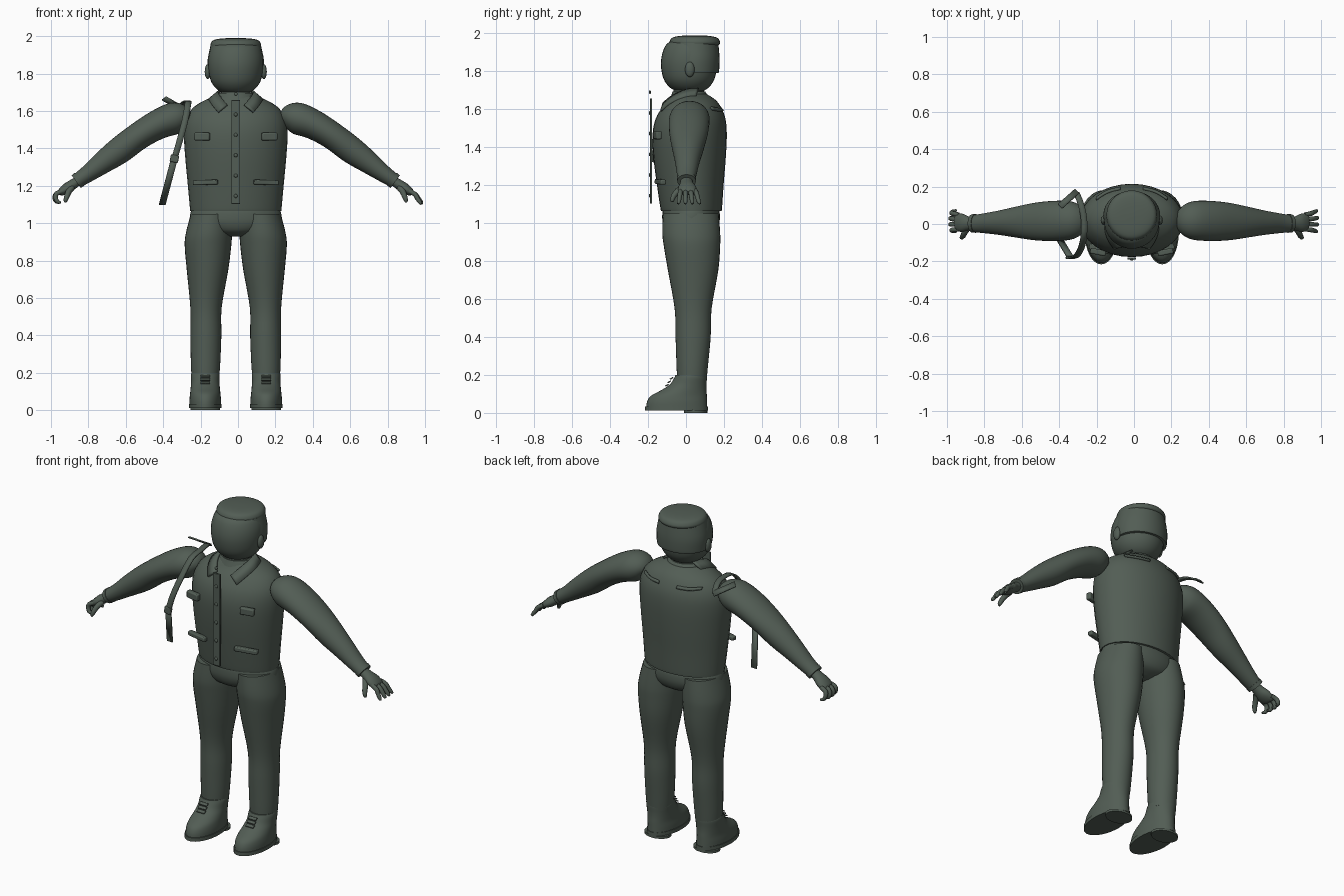
import bpy, bmesh, math
from mathutils import Vector

C = -0.012  # body centre line
mat = bpy.data.materials.new("dark green")
mat.diffuse_color = (0.085, 0.11, 0.09, 1)


def finish(name, bm, angle=40):
    bmesh.ops.recalc_face_normals(bm, faces=bm.faces[:])
    me = bpy.data.meshes.new(name)
    bm.to_mesh(me)
    bm.free()
    me.materials.append(mat)
    ob = bpy.data.objects.new(name, me)
    bpy.context.collection.objects.link(ob)
    bpy.ops.object.select_all(action='DESELECT')
    bpy.context.view_layer.objects.active = ob
    ob.select_set(True)
    bpy.ops.object.shade_smooth_by_angle(angle=math.radians(angle))
    return ob


def spline(rows, steps):
    """Smooth interpolation through rows of numbers."""
    out, n = [], len(rows)
    for i in range(n - 1):
        p = [rows[max(0, min(n - 1, i + k))] for k in (-1, 0, 1, 2)]
        for s in range(steps):
            t = s / steps
            out.append([b + 0.5 * t * (c - a + t * (2*a - 5*b + 4*c - d + t * (3*(b - c) + d - a)))
                        for a, b, c, d in zip(*p)])
    return out + [list(rows[-1])]


def loft(name, rings, flat=False, seg=32, steps=4):
    """Skin over elliptical rings (x, y, z, radius across, radius in y)."""
    rings = spline(rings, steps)
    bm, loops = bmesh.new(), []
    for i, (x, y, z, ra, rb) in enumerate(rings):
        t = Vector(rings[min(i + 1, len(rings) - 1)][:3]) - Vector(rings[max(i - 1, 0)][:3])
        u = Vector((1, 0, 0)) if flat else Vector((0, 1, 0)).cross(t).normalized()
        w = Vector((0, 1, 0)) if flat else t.cross(u).normalized()
        loops.append([bm.verts.new(Vector((x, y, z)) + u * ra * math.cos(a) + w * rb * math.sin(a))
                      for a in (math.tau * k / seg for k in range(seg))])
    for a, b in zip(loops, loops[1:]):
        for k in range(seg):
            bm.faces.new((a[k], a[(k + 1) % seg], b[(k + 1) % seg], b[k]))
    bm.faces.new(loops[0])
    bm.faces.new(loops[-1])
    return finish(name, bm)


def column(name, rows, cx=C, steps=4):
    """Upright loft from rows of (z, half width, front y, back y)."""
    return loft(name, [(cx, (f + b) / 2, z, w, (b - f) / 2) for z, w, f, b in rows], True, steps=steps)


def box(name, loc, size, rot=(0, 0, 0), bevel=0.004):
    bm = bmesh.new()
    bmesh.ops.create_cube(bm, size=1)
    bmesh.ops.scale(bm, vec=size, verts=bm.verts)
    ob = finish(name, bm)
    ob.location, ob.rotation_euler = loc, rot
    m = ob.modifiers.new("bevel", 'BEVEL')
    m.width, m.segments = bevel, 2
    return ob


def ball(name, loc, size):
    bm = bmesh.new()
    bmesh.ops.create_uvsphere(bm, u_segments=16, v_segments=10, radius=1)
    bmesh.ops.scale(bm, vec=size, verts=bm.verts)
    ob = finish(name, bm)
    ob.location = loc
    return ob


def ribbon(name, pts, side, thick=0.008, steps=4):
    """Flat strap following points, with a constant width vector."""
    bm, side = bmesh.new(), Vector(side)
    rows = [(bm.verts.new(Vector(p) - side), bm.verts.new(Vector(p) + side)) for p in spline(pts, steps)]
    for a, b in zip(rows, rows[1:]):
        bm.faces.new((a[0], a[1], b[1], b[0]))
    ob = finish(name, bm)
    m = ob.modifiers.new("thickness", 'SOLIDIFY')
    m.thickness, m.offset = thick, 0
    return ob


# Jacket body and its hem
column("jacket", [(1.065, .243, -.13, .187), (1.08, .245, -.135, .19), (1.2, .256, -.153, .198),
                  (1.35, .27, -.172, .21), (1.47, .277, -.176, .215), (1.55, .268, -.16, .208),
                  (1.61, .235, -.125, .185), (1.65, .18, -.09, .155), (1.68, .11, -.07, .11)])
# Pelvis, tucked under the jacket
column("hips", [(.93, .05, -.05, .09), (.955, .17, -.1, .15), (1.0, .24, -.122, .175),
                (1.05, .243, -.125, .178), (1.08, .23, -.12, .17)])

# Neck, head, cap
column("neck", [(1.63, .085, -.07, .1), (1.70, .08, -.065, .095), (1.74, .08, -.06, .09)])
column("collar_band", [(1.655, .118, -.085, .125), (1.68, .105, -.075, .11), (1.695, .092, -.07, .1)])
column("head", [(1.69, .055, -.04, .08), (1.715, .1, -.085, .12), (1.76, .133, -.118, .15),
                (1.83, .147, -.132, .165), (1.89, .146, -.126, .168), (1.94, .132, -.105, .165),
                (1.965, .115, -.07, .155)])
column("cap_band", [(1.79, .146, -.07, .168), (1.8, .15, -.085, .174), (1.87, .151, -.085, .177),
                    (1.95, .135, -.085, .17)])
crown = column("cap_top", [(1.935, .122, -.075, .165), (1.945, .134, -.086, .178), (1.96, .134, -.086, .178),
                           (1.978, .12, -.07, .162), (1.987, .08, -.03, .12), (1.99, .015, .035, .06)])

for s, side in ((-1, "left"), (1, "right")):
    def X(d):
        return C + s * d

    ball("ear_" + side, (X(.15), .02, 1.81), (.016, .025, .04))

    # Trouser leg: z, inner, outer, front, back
    leg = [(1.05, .02, .24, -.122, .172), (.95, .02, .266, -.125, .18), (.88, .024, .273, -.117, .18),
           (.75, .04, .262, -.095, .17), (.55, .075, .243, -.06, .135), (.4, .077, .242, -.055, .13),
           (.25, .083, .24, -.05, .116), (.165, .09, .235, -.046, .108)]
    loft("leg_" + side, [(X((i + o) / 2), (f + b) / 2, z, (o - i) / 2, (b - f) / 2)
                         for z, i, o, f, b in leg], True)
    # Boot, sole, heel and laces
    bx = X(.163)
    column("boot_" + side, [(.028, .084, -.21, .112), (.06, .084, -.205, .111), (.09, .081, -.185, .11),
                            (.12, .078, -.13, .108), (.15, .076, -.085, .108), (.185, .077, -.062, .11),
                            (.2, .074, -.055, .107)], bx)
    column("sole_" + side, [(.012, .088, -.216, .115), (.034, .088, -.216, .115)], bx, 1)
    column("heel_" + side, [(0, .08, -.01, .112), (.014, .08, -.01, .112)], bx, 1)
    for k in range(3):
        box(f"lace_{side}_{k}", (bx, -.076 - .012 * (2 - k), .146 + .018 * k), (.052, .02, .007), (.5, 0, 0), .002)

    # Sleeve and cuff
    arm = [(.245, 1.565, .03, .045), (.275, 1.568, .064, .08), (.33, 1.56, .085, .103), (.42, 1.525, .079, .107),
           (.52, 1.465, .073, .1), (.62, 1.39, .072, .082), (.71, 1.325, .06, .065),
           (.79, 1.265, .046, .053), (.845, 1.228, .039, .046)]
    loft("arm_" + side, [(X(x), .022 - .02 * (x - .25) / .6, z, a, b) for x, z, a, b in arm])
    loft("cuff_" + side, [(X(.835), .003, 1.235, .043, .05), (X(.853), .003, 1.222, .042, .049)], steps=1)
    # Hand: palm, four fingers, thumb; the left one is curled
    loft("palm_" + side, [(X(.835), .003, 1.232, .024, .03), (X(.87), .003, 1.208, .027, .035),
                          (X(.905), .006, 1.185, .028, .048), (X(.935), .01, 1.165, .02, .046),
                          (X(.945), .01, 1.158, .01, .035)], seg=20)
    for k in range(4):
        y = -.028 + .026 * k
        e = .006 * abs(k - 1.5)
        if s < 0:
            path = [(.925, 1.172), (.958, 1.158), (.972 - e, 1.135), (.962 - e, 1.115), (.945 - e, 1.11)]
        else:
            path = [(.925, 1.172), (.958, 1.155), (.98 - e, 1.132), (.994 - e, 1.112), (1.0 - e, 1.102)]
        loft(f"finger_{side}_{k}", [(X(x), y * (1 + .12 * j), z, r, r) for j, ((x, z), r) in
                                    enumerate(zip(path, (.012, .013, .012, .0105, .006)))], seg=10, steps=2)
    loft("thumb_" + side, [(X(.875), -.02, 1.19, .016, .016), (X(.893), -.045, 1.168, .016, .016),
                           (X(.903), -.065, 1.143, .014, .014), (X(.91), -.072, 1.122, .011, .011),
                           (X(.912), -.072, 1.112, .006, .006)], seg=10, steps=2)

    # Pocket flaps, collar flap, back yoke seam
    box("chest_pocket_" + side, (X(.18), -.15, 1.463), (.084, .03, .042), (0, 0, s * .2), .007)
    box("hip_pocket_" + side, (X(.162), -.135, 1.218), (.135, .03, .026), (0, s * .03, s * .25), .006)
    ribbon("collar_flap_" + side, [(X(.1), .06, 1.69), (X(.118), -.01, 1.68), (X(.103), -.075, 1.652),
                                   (X(.07), -.125, 1.612)], (s * .024, -.006, -.02), .012)
    ribbon("yoke_seam_" + side, [(X(.06), .19, 1.598), (X(.13), .172, 1.598), (X(.19), .135, 1.605)],
           (0, .006, -.006), .012)

# Button placket
box("placket", (C, -.184, 1.38), (.048, .012, .555), bevel=.003)
for k in range(6):
    ball(f"button_{k}", (C, -.19, 1.145 + .109 * k), (.01, .006, .01))

# Loose shoulder strap on one side, with buckle
ribbon("strap_front", [(-.31, .17, 1.615), (-.285, .11, 1.645), (-.268, .03, 1.65), (-.268, -.06, 1.635),
                       (-.283, -.13, 1.55), (-.312, -.175, 1.44), (-.34, -.178, 1.345)], (.017, 0, 0))
ribbon("strap_lower", [(-.34, -.178, 1.345), (-.405, -.07, 1.1)], (.018, 0, 0), steps=1)
ribbon("strap_back", [(-.305, .175, 1.615), (-.395, .095, 1.667)], (.011, -.011, .008), steps=1)
box("strap_buckle", (-.34, -.18, 1.345), (.045, .016, .04), (0, .2, 0), .004)
